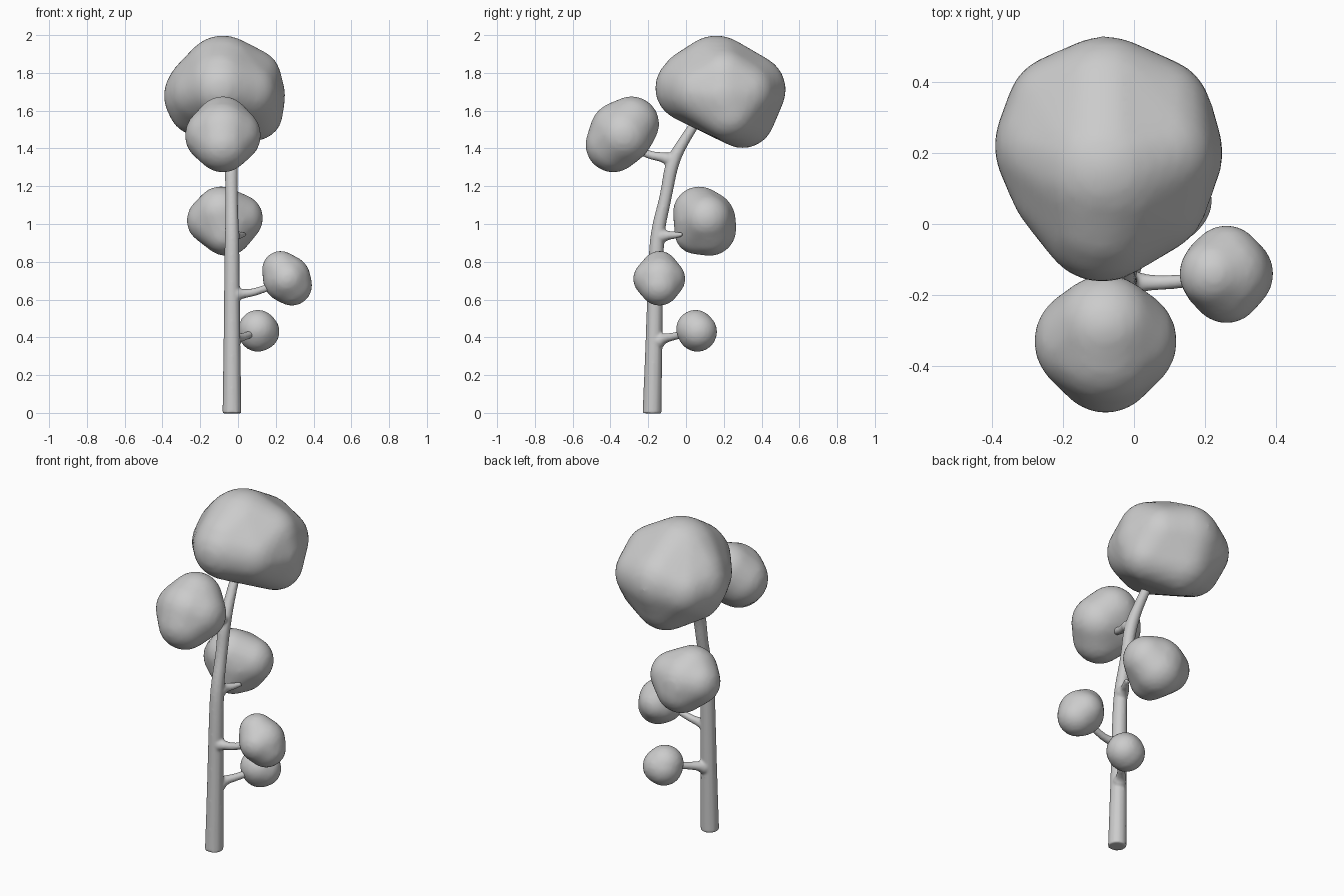
import bpy
import bmesh
from math import radians
from mathutils import Matrix

cube = bpy.data.objects.get("Cube")
if cube:
    bpy.data.objects.remove(cube, do_unlink=True)

grey = bpy.data.materials.new("plain_grey")
grey.use_nodes = True
grey.diffuse_color = (0.6, 0.6, 0.6, 1)
grey.node_tree.nodes["Principled BSDF"].inputs["Base Color"].default_value = (0.6, 0.6, 0.6, 1)


def add_object(name, data):
    obj = bpy.data.objects.new(name, data)
    bpy.context.collection.objects.link(obj)
    return obj


def bake(obj, name):
    """Replace an object by its evaluated mesh."""
    bpy.context.view_layer.update()
    deps = bpy.context.evaluated_depsgraph_get()
    mesh = bpy.data.meshes.new_from_object(obj.evaluated_get(deps))
    bpy.data.objects.remove(obj, do_unlink=True)
    return add_object(name, mesh)


def soften(obj, name, voxel, iterations):
    """Fuse into one skin, round it off, colour it and shade it smooth."""
    remesh = obj.modifiers.new("Remesh", "REMESH")
    remesh.mode = "VOXEL"
    remesh.voxel_size = voxel
    smooth = obj.modifiers.new("Smooth", "SMOOTH")
    smooth.factor = 0.5
    smooth.iterations = iterations
    result = bake(obj, name)
    result.data.materials.clear()
    result.data.materials.append(grey)
    bpy.ops.object.select_all(action="DESELECT")
    result.select_set(True)
    bpy.context.view_layer.objects.active = result
    bpy.ops.object.shade_smooth_by_angle(angle=radians(50))


def clump(name, balls, voxel):
    """Lumpy foliage: hull wrapped round a few balls, then softened."""
    bm = bmesh.new()
    for x, y, z, r in balls:
        bmesh.ops.create_icosphere(bm, subdivisions=3, radius=r,
                                   matrix=Matrix.Translation((x, y, z)))
    hull = bmesh.ops.convex_hull(bm, input=bm.verts)
    loose = {g for g in hull["geom_interior"] if isinstance(g, bmesh.types.BMVert)}
    bmesh.ops.delete(bm, geom=list(loose), context="VERTS")
    mesh = bpy.data.meshes.new(name)
    bm.to_mesh(mesh)
    bm.free()
    soften(add_object(name + "_hull", mesh), name, voxel, 4)


def limb(name, points):
    """Tapered round limb through points of x, y, z and radius."""
    curve = bpy.data.curves.new(name, "CURVE")
    curve.dimensions = "3D"
    curve.bevel_depth = 1
    curve.bevel_resolution = 4
    curve.use_fill_caps = True
    spline = curve.splines.new("NURBS")
    spline.points.add(len(points) - 1)
    for p, (x, y, z, r) in zip(spline.points, points):
        p.co = (x, y, z, 1)
        p.radius = r
    spline.order_u = 3
    spline.use_endpoint_u = True
    spline.resolution_u = 6
    return bake(add_object(name + "_path", curve), name)


# Trunk, leaning back towards the crown
trunk = limb("trunk_core", [
    (-.032, -.18, -.003, .051), (-.032, -.17, .35, .045), (-.032, -.16, .8, .041),
    (-.032, -.15, .97, .037), (-.034, -.105, 1.15, .032),
    (-.036, -.075, 1.33, .037), (-.045, 0, 1.46, .027), (-.06, .08, 1.58, .025)])

# Branches, flared where they leave the trunk
branches = [
    limb("low_branch", [(-.03, -.165, .365, .03), (-.02, -.145, .38, .042), (-.005, -.115, .395, .026),
                        (.04, -.06, .405, .02), (.1, .03, .43, .02)]),
    limb("side_branch", [(-.03, -.165, .625, .03), (-.01, -.165, .628, .042), (.025, -.165, .63, .024),
                         (.1, -.165, .64, .02), (.2, -.155, .68, .02)]),
    limb("middle_branch", [(-.03, -.15, .93, .03), (-.025, -.13, .935, .04), (-.015, -.095, .94, .024),
                           (.01, -.06, .94, .02), (.035, -.02, .945, .012)]),
    limb("front_branch", [(-.036, -.075, 1.34, .025), (-.038, -.095, 1.345, .036),
                          (-.045, -.13, 1.355, .025), (-.06, -.2, 1.365, .022), (-.08, -.29, 1.41, .02)]),
]

# Trunk and branches grow together into one skin
bpy.ops.object.select_all(action="DESELECT")
for part in [trunk] + branches:
    part.select_set(True)
bpy.context.view_layer.objects.active = trunk
bpy.ops.object.join()
soften(trunk, "trunk_and_branches", .007, 6)

# Foliage clumps, from the crown down
clump("crown_foliage", [
    (-.09, .015, 1.72, .18), (-.09, .04, 1.75, .18), (-.08, .34, 1.71, .19),      # front and back
    (-.205, .22, 1.68, .19), (.07, .2, 1.68, .182),                               # sides
    (-.2, .32, 1.68, .16), (.06, .31, 1.7, .16),                                  # back shoulders
    (-.19, .11, 1.69, .16), (.04, .08, 1.7, .17),                                 # front shoulders
    (-.21, .2, 1.73, .16), (.07, .2, 1.77, .16), (-.08, .16, 1.78, .22),          # top
    (-.22, .23, 1.62, .15), (.09, .23, 1.59, .15), (-.08, .3, 1.573, .173)], .022)  # underside
clump("front_foliage", [(-.08, -.345, 1.485, .167), (-.08, -.288, 1.53, .147), (-.08, -.385, 1.42, .148),
                        (-.13, -.33, 1.47, .152), (-.03, -.33, 1.47, .152)], .016)
clump("middle_foliage", [(-.07, .1, 1.015, .165), (-.09, .07, 1.06, .14), (-.142, .1, 1.02, .13),
                         (.003, .11, 1.03, .13), (-.06, .125, .972, .142), (-.07, .05, .95, .11)], .015)
clump("side_foliage", [(.258, -.14, .71, .127), (.225, -.14, .76, .098), (.285, -.14, .675, .108),
                       (.26, -.105, .71, .102), (.26, -.178, .71, .102)], .012)
clump("low_foliage", [(.105, .05, .443, .103), (.12, .065, .43, .1), (.105, .06, .426, .103)], .01)
